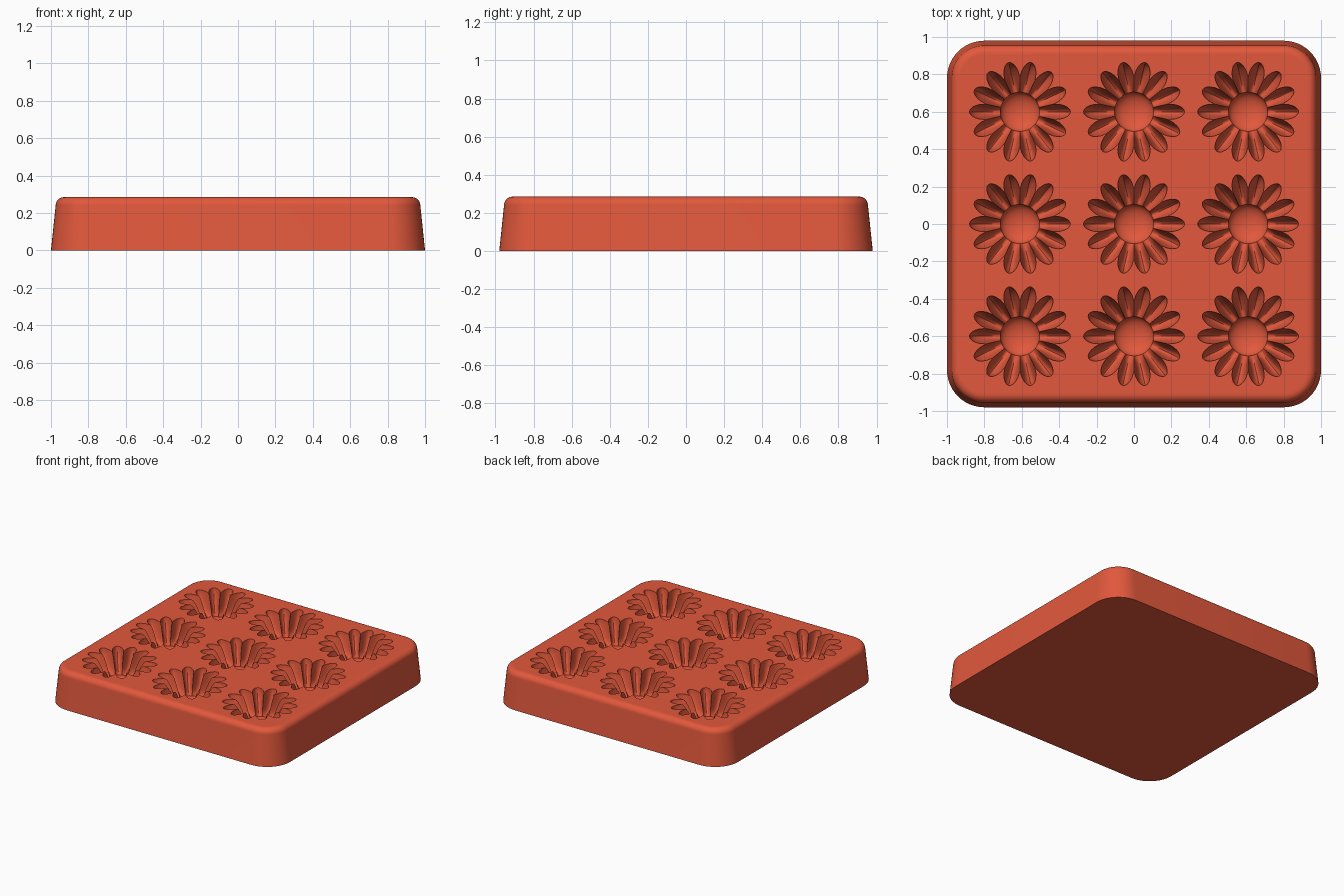
import bpy, bmesh, math

cube = bpy.data.objects.get("Cube")
if cube:
    bpy.data.objects.remove(cube, do_unlink=True)

HALF_X, HALF_Y, TOP = 1.0, 0.98, 0.285
PETALS, STEPS = 14, 10
PIT, WALL, BOWL = 0.105, 0.15, 0.055   # centre radius, petal depth, centre depth
N = PETALS * STEPS


def ring_faces(bm, a, b):
    """Join two equal closed rings with quads."""
    n = len(a)
    for i in range(n):
        j = (i + 1) % n
        bm.faces.new((a[i], a[j], b[j], b[i]))


def rounded_ring(bm, inset, z, segs=12):
    """Rounded rectangle, inset from the base outline."""
    r = 0.2 - inset
    ring = []
    for q, (sx, sy) in enumerate(((1, 1), (-1, 1), (-1, -1), (1, -1))):
        for k in range(segs + 1):
            a = math.pi / 2 * (q + k / segs)
            ring.append(bm.verts.new((sx * (HALF_X - 0.2) + r * math.cos(a),
                                      sy * (HALF_Y - 0.2) + r * math.sin(a), z)))
    return ring


def flower_cavity(bm, cx, cy):
    """Hollow flower: petal channels running down to a round bowl."""
    def ring(radius_depth):
        out = []
        for i in range(N):
            a = 2 * math.pi * i / N
            r, d = radius_depth(abs(math.cos(a * PETALS / 2)))
            out.append(bm.verts.new((cx + r * math.cos(a), cy + r * math.sin(a), TOP - d)))
        return out

    def petal_ring(t):
        def shape(p):
            r = PIT + (0.08 + 0.085 * p ** 0.8 - 0.0) * t if t else PIT
            channel = math.sqrt(1 - t * t)
            ridge = (1 - t) ** 1.5
            return r, WALL * (p * channel + (1 - p) * ridge)
        return ring(shape)

    def bowl_ring(s):
        return ring(lambda p: (PIT * s, WALL + BOWL * math.sqrt(1 - s * s)))

    rows = [petal_ring(math.sin(math.pi / 2 * k / 10)) for k in range(10, -1, -1)]
    rows += [bowl_ring(math.cos(math.pi / 2 * k / 6)) for k in range(1, 6)]
    for a, b in zip(rows, rows[1:]):
        ring_faces(bm, a, b)
    bottom = bm.verts.new((cx, cy, TOP - WALL - BOWL))
    last = rows[-1]
    for i in range(N):
        bm.faces.new((last[i], last[(i + 1) % N], bottom))
    return rows[0]


def loop_edges(bm, ring):
    return [bm.edges.get((ring[i], ring[(i + 1) % len(ring)])) for i in range(len(ring))]


bm = bmesh.new()

# Tapered outer wall with a rounded top edge
wall = [rounded_ring(bm, 0, 0)]
for k in range(9):
    a = math.pi / 2 * k / 8
    wall.append(rounded_ring(bm, 0.025 + 0.045 * (1 - math.cos(a)), TOP - 0.045 * (1 - math.sin(a))))
wall.append(rounded_ring(bm, 0.08, TOP))
for a, b in zip(wall, wall[1:]):
    ring_faces(bm, a, b)
bm.faces.new(list(reversed(wall[0])))

# Three by three flower cavities, then the flat top around their rims
edges = loop_edges(bm, wall[-1])
for ix in (-1, 0, 1):
    for iy in (-1, 0, 1):
        edges += loop_edges(bm, flower_cavity(bm, ix * 0.61, iy * 0.6))
bmesh.ops.triangle_fill(bm, use_beauty=True, use_dissolve=False, edges=edges, normal=(0, 0, 1))
bmesh.ops.recalc_face_normals(bm, faces=bm.faces[:])

mesh = bpy.data.meshes.new("flower_mould")
bm.to_mesh(mesh)
bm.free()
mould = bpy.data.objects.new("flower_mould", mesh)
bpy.context.collection.objects.link(mould)

# Terracotta red silicone
mat = bpy.data.materials.new("terracotta_red")
mat.use_nodes = True
colour = (0.76, 0.098, 0.045, 1)
mat.diffuse_color = colour
mat.node_tree.nodes["Principled BSDF"].inputs["Base Color"].default_value = colour
mesh.materials.append(mat)

bpy.ops.object.select_all(action='DESELECT')
mould.select_set(True)
bpy.context.view_layer.objects.active = mould
bpy.ops.object.shade_smooth_by_angle(angle=math.radians(35))
